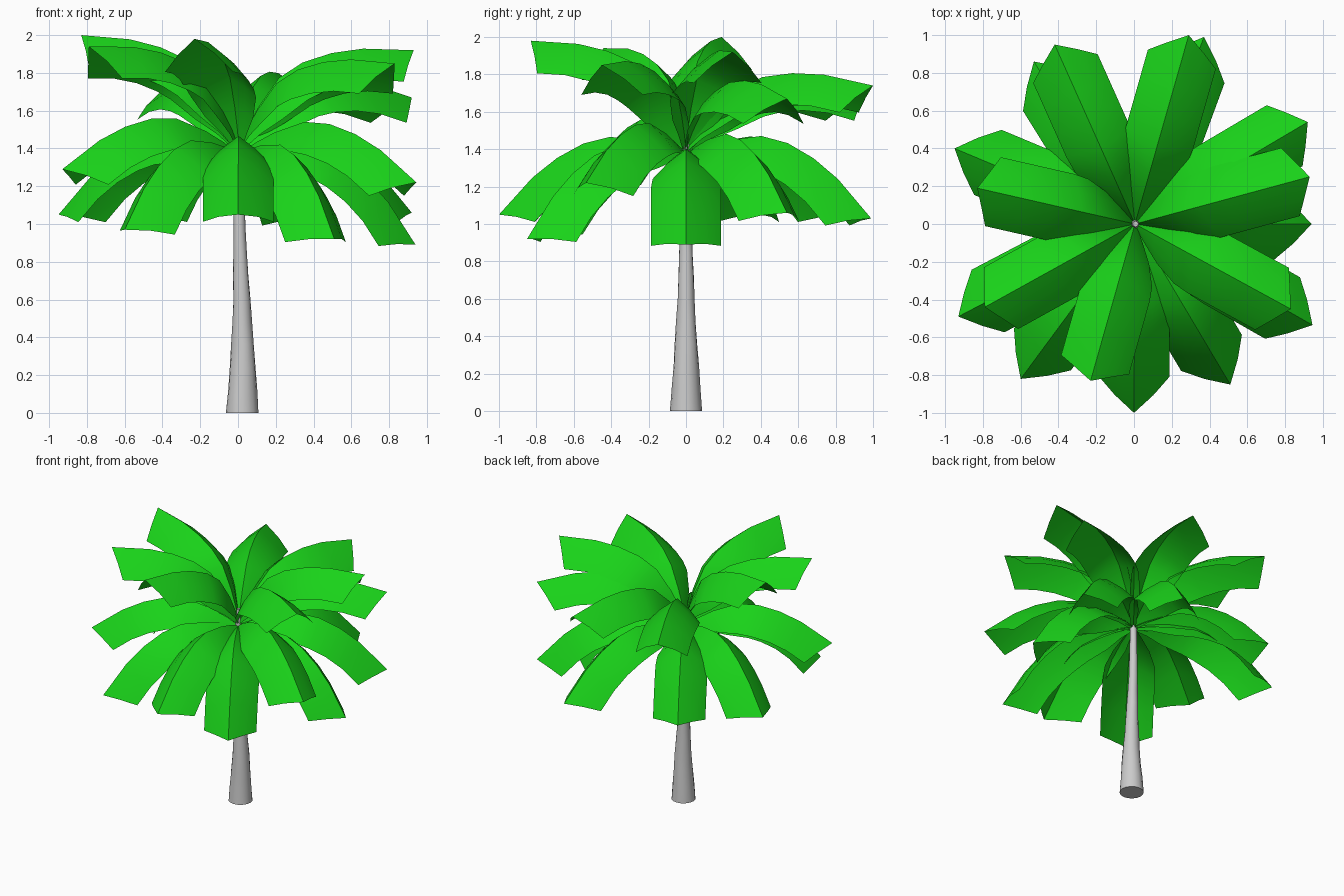
import bpy, bmesh, math
from mathutils import Vector

if "Cube" in bpy.data.objects:
    bpy.data.objects.remove(bpy.data.objects["Cube"])

green = bpy.data.materials.new("leaf_green")
green.diffuse_color = (0.01, 0.65, 0.01, 1)
green.use_nodes = True
green.node_tree.nodes["Principled BSDF"].inputs["Base Color"].default_value = green.diffuse_color


def finish(bm, name, mat=None):
    mesh = bpy.data.meshes.new(name)
    bm.to_mesh(mesh)
    bm.free()
    obj = bpy.data.objects.new(name, mesh)
    bpy.context.collection.objects.link(obj)
    if mat:
        mesh.materials.append(mat)
    bpy.ops.object.select_all(action='DESELECT')
    obj.select_set(True)
    bpy.context.view_layer.objects.active = obj
    bpy.ops.object.shade_smooth_by_angle(angle=math.radians(60))
    return obj


# Trunk: tapered, slightly ringed and leaning tube (z, radius, x centre)
PROFILE = [(0, .086, .022), (.12, .077, .023), (.24, .068, .025), (.36, .06, .025),
           (.48, .052, .022), (.6, .045, .02), (.72, .041, .015), (.84, .036, .012),
           (.96, .032, .008), (1.1, .029, .006), (1.25, .026, .005), (1.4, .023, .006),
           (1.5, .015, .008)]
SIDES = 16
bm = bmesh.new()
rings = []
for i, (z, r, cx) in enumerate(PROFILE):
    ring = []
    for k in range(SIDES):
        a = 2 * math.pi * k / SIDES
        rr = r * (1 + .03 * math.sin(3 * a + 1.7 * i) * (i > 0))
        ring.append(bm.verts.new((cx + rr * math.cos(a), rr * math.sin(a), z)))
    rings.append(ring)
for a, b in zip(rings, rings[1:]):
    for k in range(SIDES):
        n = (k + 1) % SIDES
        bm.faces.new((a[k], a[n], b[n], b[k]))
bm.faces.new(rings[0][::-1])
bm.faces.new(rings[-1])
finish(bm, "trunk")

# Leaf ridge in a chord frame: (along, bow, half width)
RIDGE = [(0, 0, .02), (.08, .065, .07), (.18, .13, .13), (.34, .205, .178),
         (.48, .214, .187), (.63, .185, .187), (.78, .128, .187), (1, 0, .187)]
# Arched cross-section: (side, drop) in half widths
SECTION = [(-1, .9), (-.55, .42), (0, 0), (.55, .42), (1, .9)]


def leaf(name, tip, base_z):
    base = Vector((.005, 0, base_z))
    chord = Vector(tip) - base
    length = chord.length
    along = chord.normalized()
    side = Vector((-along.y, along.x, 0)).normalized()
    up = along.cross(side)
    pts = [base + (along * a + up * b) * length for a, b, w in RIDGE]
    bm = bmesh.new()
    rows = []
    last = len(pts) - 1
    for i, p in enumerate(pts):
        t = (pts[min(i + 1, last)] - pts[max(i - 1, 0)]).normalized()
        n = t.cross(side)
        w = RIDGE[i][2]
        back = .1 if i == last else 0        # pointed tip
        rows.append([bm.verts.new(p + side * s * w - n * d * w - t * back * abs(s))
                     for s, d in SECTION])
    for a, b in zip(rows, rows[1:]):
        for k in range(len(SECTION) - 1):
            bm.faces.new((a[k], b[k], b[k + 1], a[k + 1]))
    return finish(bm, name, green)


# Rising crown leaves, by tip position
UPPER = [(.29, 1.0, 1.74), (-.42, .95, 1.69), (-.83, .19, 2.0), (-.79, -.44, 1.94),
         (-.23, -.83, 1.98), (.83, -.45, 1.85), (.93, .25, 1.92), (.92, .54, 1.67)]
# Drooping skirt leaves, by tip position
LOWER = [(.94, 0, .89), (.92, .54, 1.06), (.37, .99, 1.03), (-.53, .86, 1.05),
         (-.95, .40, 1.05), (-.93, -.49, 1.29), (-.60, -.82, .97), (0, -1.0, 1.05),
         (.51, -.85, .92), (.945, -.535, 1.22)]
for i, tip in enumerate(UPPER):
    leaf(f"upper_leaf_{i + 1}", tip, 1.40)
for i, tip in enumerate(LOWER):
    leaf(f"lower_leaf_{i + 1}", tip, 1.37)
